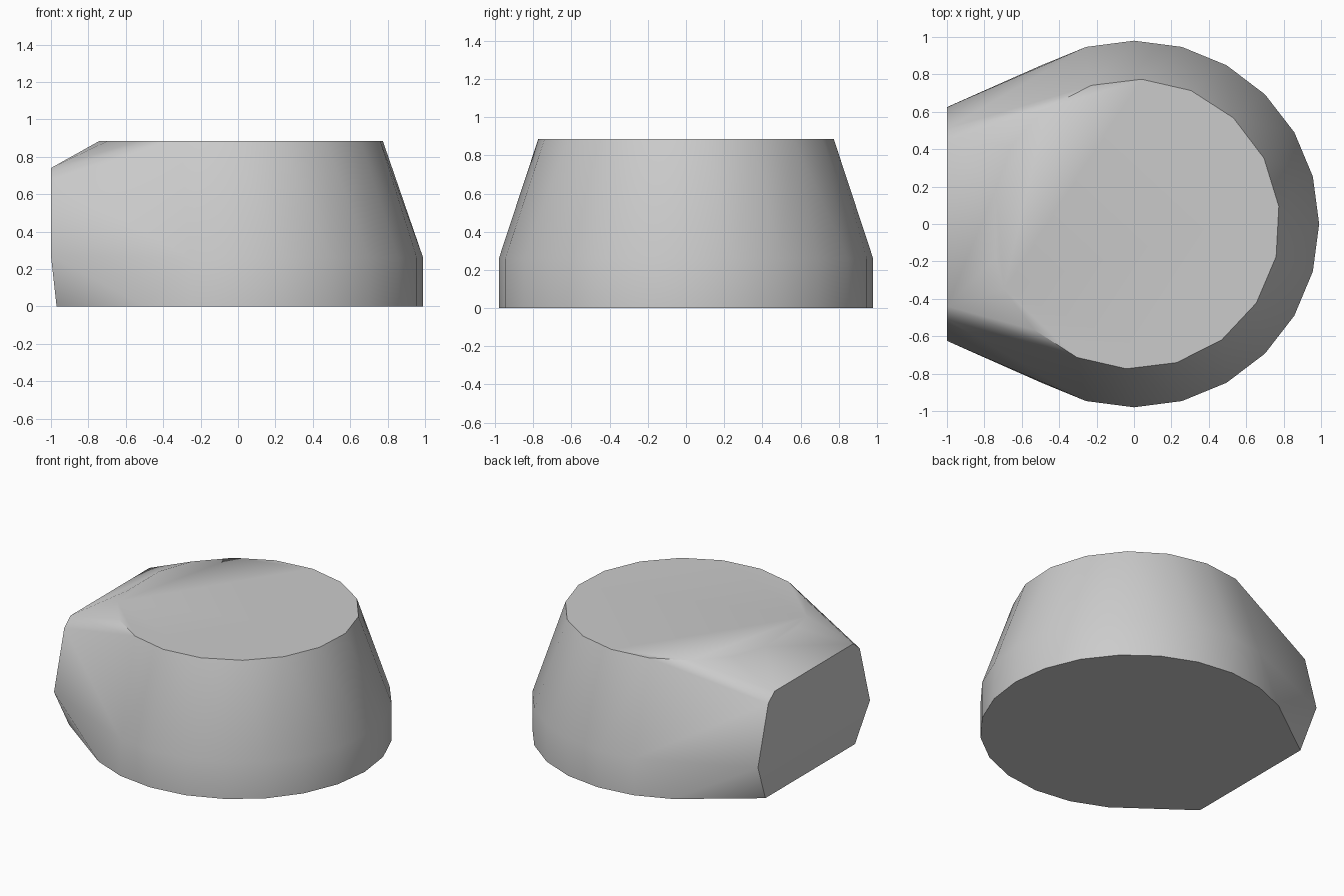
import bpy
import bmesh
import math

cube = bpy.data.objects.get("Cube")
if cube:
    bpy.data.objects.remove(cube, do_unlink=True)

# Plain grey surface
grey = bpy.data.materials.new("light_grey")
grey.use_nodes = True
colour = (0.6, 0.6, 0.6, 1)
grey.diffuse_color = colour
grey.node_tree.nodes["Principled BSDF"].inputs["Base Color"].default_value = colour


def ring(rx, ry, z, count, phase, min_x):
    """Points of a flat ring, leaving out those beyond min_x on the blunt side."""
    angles = [math.radians(phase + 360 * i / count) for i in range(count)]
    points = [(rx * math.cos(a), ry * math.sin(a), z) for a in angles]
    return [p for p in points if p[0] >= min_x]


# Round body: base, shoulder and narrower top
points = ring(0.99, 0.98, 0, 24, 0, -0.5)
points += ring(0.99, 0.98, 0.26, 24, 0, -0.3)
points += ring(0.78, 0.775, 0.885, 18, 7, -0.7)
points += [(-0.74, y, 0.885) for y in (-0.18, 0.18)]

# Blunt flat end, the same on both sides
for x, y, z in ((-0.97, 0.5, 0), (-1, 0.625, 0.27),
                (-1, 0.51, 0.68), (-1, 0.44, 0.74)):
    points += [(x, y, z), (x, -y, z)]

# Wrap the outline points in one closed convex skin
bm = bmesh.new()
for p in points:
    bm.verts.new(p)
hull = bmesh.ops.convex_hull(bm, input=bm.verts[:])
loose = [v for v in bm.verts if not v.link_faces]
bmesh.ops.delete(bm, geom=loose, context='VERTS')
bmesh.ops.dissolve_limit(bm, angle_limit=math.radians(0.5),
                         verts=bm.verts[:], edges=bm.edges[:])
bmesh.ops.recalc_face_normals(bm, faces=bm.faces[:])

mesh = bpy.data.meshes.new("tapered_body")
bm.to_mesh(mesh)
bm.free()
mesh.materials.append(grey)
body = bpy.data.objects.new("tapered_body", mesh)
bpy.context.collection.objects.link(body)

# Soft sides with crisp rims
bpy.ops.object.select_all(action='DESELECT')
body.select_set(True)
bpy.context.view_layer.objects.active = body
bpy.ops.object.shade_smooth_by_angle(angle=math.radians(35))
